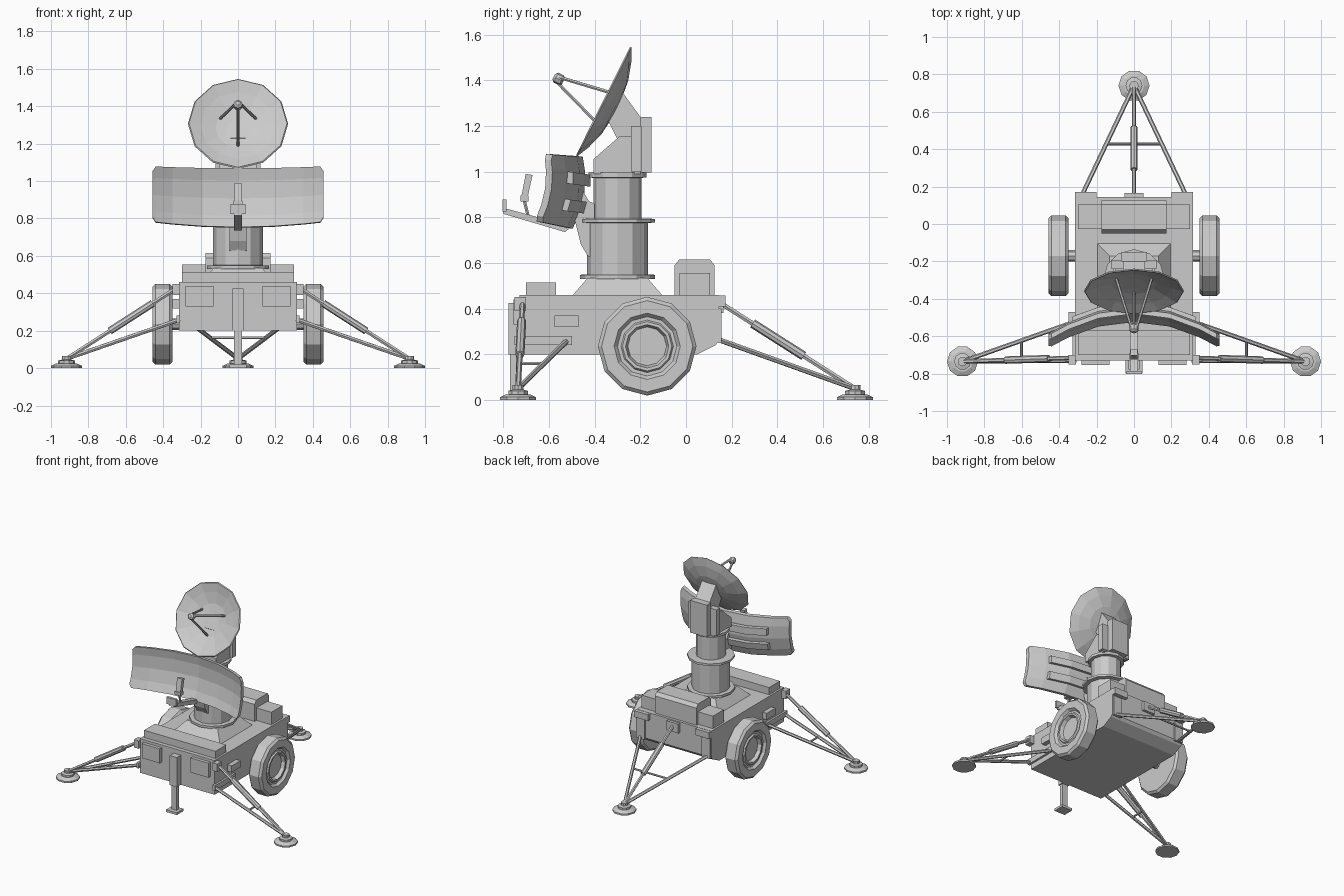
import bpy, bmesh
from math import sin, cos, pi, radians
from mathutils import Vector

if "Cube" in bpy.data.objects:
    bpy.data.objects.remove(bpy.data.objects["Cube"])


def loft(name, rings):
    """Closed solid through a list of equal-length rings."""
    bm = bmesh.new()
    vs = [[bm.verts.new(p) for p in r] for r in rings]
    n = len(vs[0])
    for a, b in zip(vs, vs[1:]):
        for i in range(n):
            j = (i + 1) % n
            bm.faces.new((a[i], a[j], b[j], b[i]))
    bm.faces.new(vs[0])
    bm.faces.new(vs[-1])
    bmesh.ops.recalc_face_normals(bm, faces=bm.faces)
    me = bpy.data.meshes.new(name)
    bm.to_mesh(me)
    bm.free()
    ob = bpy.data.objects.new(name, me)
    bpy.context.collection.objects.link(ob)
    return ob


def prism(name, prof, x0, x1):
    """Side (y, z) profile extruded along x."""
    return loft(name, [[(x, y, z) for y, z in prof] for x in (x0, x1)])


def box(name, x, y, z):
    return prism(name, [(y[0], z[0]), (y[1], z[0]), (y[1], z[1]), (y[0], z[1])], *x)


def lathe(name, prof, loc, axis=(0, 0, 1), n=12):
    """(radius, height) profile turned about an axis through loc."""
    q = Vector(axis).to_track_quat('Z', 'Y')
    return loft(name, [[Vector(loc) + q @ Vector((r * cos(2 * pi * i / n), r * sin(2 * pi * i / n), h))
                        for i in range(n)] for r, h in prof])


def rod(name, a, b, r, n=6):
    d = Vector(b) - Vector(a)
    return lathe(name, [(r, 0), (r, d.length)], a, d, n)


# Trailer body
prism("body", [(-.73, .2), (.05, .2), (.13, .24), (.145, .26), (.145, .46), (-.73, .46)], -.315, .315)
box("front_deck_box", (-.3, .3), (-.70, -.57), (.46, .515))
box("rear_deck_box", (-.3, .3), (-.028, .105), (.46, .555))
prism("rear_equipment_box", [(-.05, .46), (.125, .46), (.125, .59), (.105, .615), (-.03, .615), (-.05, .59)],
      -.175, .175)
box("rear_leg_plate", (-.05, .05), (.14, .165), (.38, .45))
for s in (-1, 1):
    box("front_panel", (s * .13, s * .28), (-.755, -.72), (.33, .44))
    box("rear_corner_box", (s * .2, s * .315), (.14, .172), (.41, .458))
    box("rear_lower_plate", (s * .24, s * .31), (.14, .155), (.25, .4))
    box("side_box", (s * .31, s * .35), (-.575, -.47), (.32, .37))
    box("leg_mount_upper", (s * .31, s * .35), (-.75, -.70), (.39, .45))
    box("leg_mount_lower", (s * .31, s * .33), (-.75, -.50), (.24, .28))

# Front jack
box("jack_sleeve", (-.03, .03), (-.778, -.73), (.2, .425))
box("jack_post", (-.022, .022), (-.77, -.74), (.01, .21))
box("jack_foot", (-.045, .045), (-.80, -.72), (0, .018))

# Wheels
tyre = [(.13, 0), (.2, 0), (.216, .015), (.216, .092), (.2, .108), (.145, .108),
        (.13, .09), (.115, .09), (.108, .1), (.095, .1), (.085, .075)]
for s in (-1, 1):
    lathe("wheel", tyre, (s * .35, -.17, .235), (s, 0, 0))
rod("axle", (-.36, -.17, .235), (.36, -.17, .235), .03, 8)


# Outrigger legs: foot, telescopic upper strut, pair of lower struts and a brace
def leg(foot, upper, lowers):
    f = Vector(foot)
    lathe("leg_foot", [(.083, 0), (.083, .012), (.055, .025), (.045, .025), (.045, .04), (.025, .045), (.025, .065)],
          f, n=10)
    p, u = f + Vector((0, 0, .05)), Vector(upper)
    rod("leg_upper_strut", p, u, .012)
    rod("leg_strut_sleeve", p.lerp(u, .38), p.lerp(u, .76), .02, 8)
    lows = [Vector(q) for q in lowers]
    for q in lows:
        rod("leg_lower_strut", p, q, .012)
    rod("leg_brace", p.lerp(lows[0], .52), p.lerp(lows[1], .52), .007)


for s in (-1, 1):
    leg((s * .917, -.735, 0), (s * .31, -.715, .44), [(s * .31, -.52, .26), (s * .31, -.73, .26)])
leg((0, .74, 0), (0, .15, .425), [(-.285, .14, .265), (.285, .14, .265)])

# Mast with flanges on a pyramid base
Y = -.3
loft("mast_base", [[(-w, Y - w, z), (w, Y - w, z), (w, Y + w, z), (-w, Y + w, z)]
                   for w, z in ((.195, .46), (.13, .535))])
lathe("mast", [(.165, .53), (.165, .548), (.133, .55), (.133, .775), (.165, .777), (.165, .793),
               (.105, .795), (.105, .972), (.127, .975), (.127, .995), (.105, .997)], (0, Y, 0))
prism("mast_head", [(-.405, .99), (-.405, 1.055), (-.29, 1.155), (-.2, 1.155), (-.2, .99)], -.1, .1)
box("head_rear_box", (-.12, .12), (-.24, -.195), (1.0, 1.2))
box("head_back_panel", (-.07, .07), (-.2, -.15), (.995, 1.24))
prism("dish_neck", [(-.28, 1.35), (-.2, 1.24), (-.2, 1.1), (-.3, 1.14), (-.345, 1.23)], -.06, .06)

# Upper round dish with tripod feed
N = Vector((0, -.895, .446))
UP = Vector((0, .446, .895))
D = Vector((0, -.358, 1.306))
lathe("round_dish", [(.05, -.062), (.13, -.053), (.21, -.028), (.268, 0), (.262, .006),
                     (.2, -.018), (.12, -.042), (.04, -.05)], D, N)
F = D + N * .225
lathe("dish_feed", [(.016, -.025), (.024, -.015), (.024, .012), (.012, .022)], F, N, 8)
for a in (-90, 30, 150):
    x, v = cos(radians(a)), sin(radians(a))
    o = Vector((x, 0, 0)) + UP * v
    rod("dish_feed_strut", D + o * .11 - N * .048, F + o * .015, .008)

# Lower curved reflector, tilted up a little
T = radians(8)
RN = Vector((0, -cos(T), sin(T)))
RU = Vector((0, sin(T), cos(T)))
C = Vector((0, -.472, .907))


def surf(u, v, off):
    return C + Vector((u, 0, 0)) + RU * v + RN * (.7 * u * u + 1.2 * v * v - off)


def patch(name, spans, v0, front, back, fr):
    """Curved slab following the reflector; spans are (u, half height)."""
    return loft(name, [[surf(u, v0 + h * f, front) for f in fr] + [surf(u, v0 + h * f, back) for f in reversed(fr)]
                       for u, h in spans])


half = [(.457, .125), (.44, .15), (.35, .153), (.19, .157)]
spans = [(-u, h) for u, h in half] + [(0, .159)] + [(u, h) for u, h in reversed(half)]
patch("curved_reflector", spans, 0, 0, .028, (-1, -.6, 0, .6, 1))
for v in (-.06, .06):
    patch("reflector_back_bar", [(u, .026) for u in (-.33, -.19, 0, .19, .33)], v, .02, .05, (-1, 1))
prism("reflector_arm", [(-.465, .94), (-.425, .87), (-.4, .86), (-.4, .62), (-.43, .63), (-.46, .68), (-.49, .8)],
      -.045, .045)

# Reflector feed horn and receiver
prism("feed_arm", [(-.80, .815), (-.53, .735), (-.50, .76), (-.795, .84)], -.022, .022)
box("feed_horn", (-.04, .04), (-.803, -.785), (.825, .877))
prism("feed_receiver", [(-.722, .885), (-.695, .88), (-.672, .985), (-.702, .99)], -.02, .02)
prism("receiver_arm", [(-.725, .87), (-.69, .87), (-.69, .895), (-.725, .895)], -.025, .025)
rod("receiver_stay", (0, -.71, .88), (0, -.69, .80), .008)
